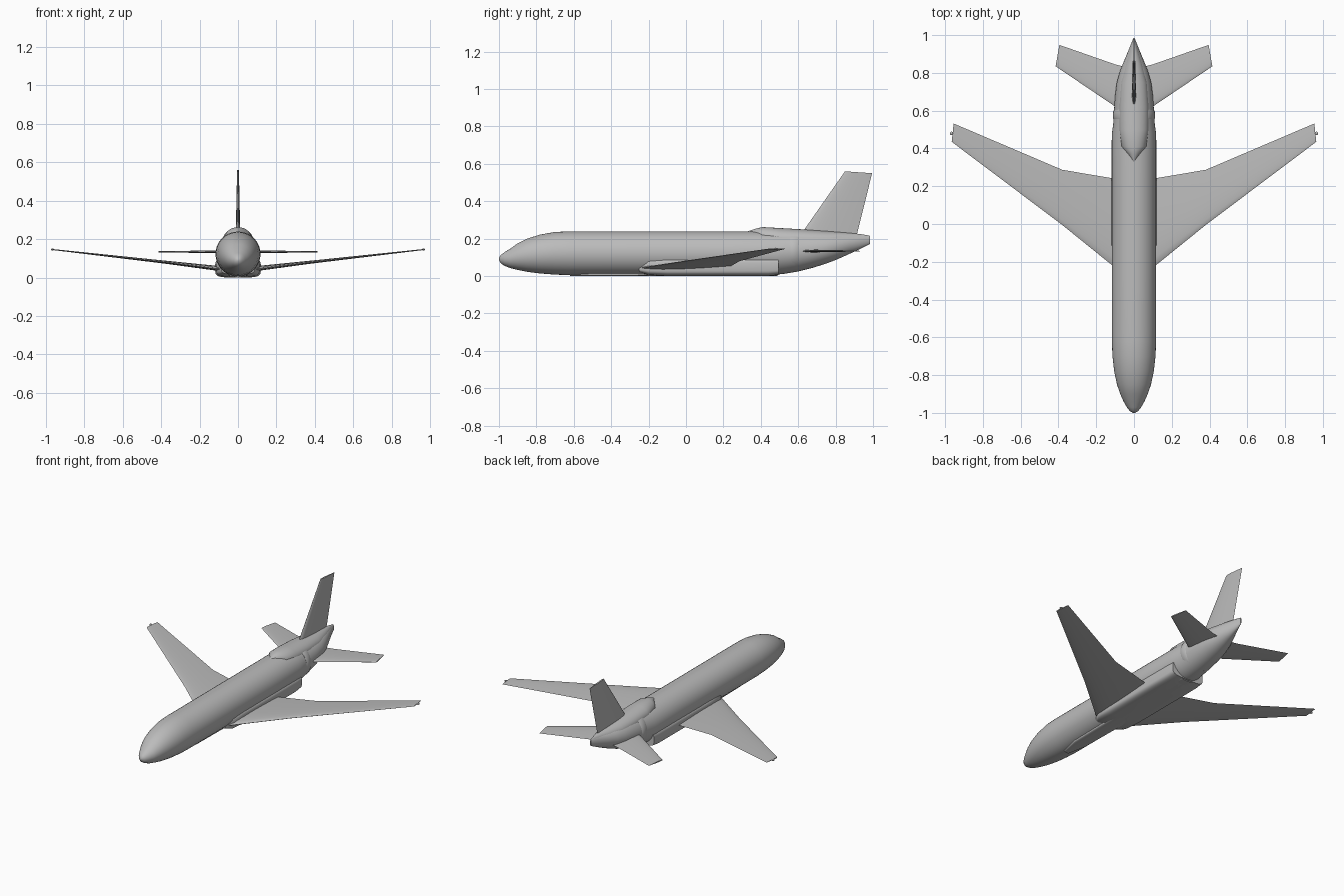
import bpy, bmesh, math

cube = bpy.data.objects.get("Cube")
if cube:
    bpy.data.objects.remove(cube, do_unlink=True)

grey = bpy.data.materials.new("light grey paint")
grey.use_nodes = True
COLOUR = (0.5, 0.5, 0.5, 1)
grey.diffuse_color = COLOUR
grey.node_tree.nodes["Principled BSDF"].inputs["Base Color"].default_value = COLOUR


def loft(name, rings, angle=35):
    """Skin a list of equal-length point rings and cap both ends."""
    bm = bmesh.new()
    rows = [[bm.verts.new(p) for p in ring] for ring in rings]
    n = len(rows[0])
    for a, b in zip(rows, rows[1:]):
        for i in range(n):
            j = (i + 1) % n
            bm.faces.new((a[i], a[j], b[j], b[i]))
    bm.faces.new(rows[0])
    bm.faces.new(rows[-1])
    bmesh.ops.recalc_face_normals(bm, faces=bm.faces)
    mesh = bpy.data.meshes.new(name)
    bm.to_mesh(mesh)
    bm.free()
    mesh.materials.append(grey)
    obj = bpy.data.objects.new(name, mesh)
    bpy.context.collection.objects.link(obj)
    bpy.ops.object.select_all(action='DESELECT')
    obj.select_set(True)
    bpy.context.view_layer.objects.active = obj
    bpy.ops.object.shade_smooth_by_angle(angle=math.radians(angle))
    return obj


def section(y, half, low, high, power=2.0, n=40):
    """Superellipse cross-section across the body."""
    pts = []
    for i in range(n):
        t = 2 * math.pi * i / n
        c, s = math.cos(t), math.sin(t)
        x = half * math.copysign(abs(c) ** (2 / power), c)
        z = (low + high) / 2 + (high - low) / 2 * math.copysign(abs(s) ** (2 / power), s)
        pts.append((x, y, z))
    return pts


def airfoil(lead, trail, thick, axis, side=1, n=10):
    """Aerofoil ring between two points, thickened along x or z."""
    ts = [(1 - math.cos(math.pi * i / n)) / 2 for i in range(n + 1)]
    loop = [(t, 1) for t in ts] + [(t, -1) for t in reversed(ts[1:-1])]
    pts = []
    for t, sign in loop:
        p = [a + (b - a) * t for a, b in zip(lead, trail)]
        p[axis] += sign * thick * (1.48 * math.sqrt(t) - 0.63 * t
                                   - 1.76 * t**2 + 1.42 * t**3 - 0.51 * t**4)
        p[0] *= side
        pts.append(tuple(p))
    return pts


# Fuselage: y, half width, bottom, top
body = [(-1, .006, .085, .097), (-.99, .022, .068, .113), (-.97, .038, .055, .128),
        (-.94, .055, .043, .146), (-.9, .073, .033, .175), (-.85, .090, .023, .200),
        (-.78, .105, .014, .222), (-.7, .114, .008, .236), (-.62, .117, .005, .239),
        (-.3, .117, .005, .239), (.2, .117, .005, .239), (.48, .117, .007, .239),
        (.53, .110, .013, .239), (.6, .106, .025, .238), (.68, .100, .045, .235),
        (.75, .091, .067, .232), (.81, .074, .090, .229), (.87, .050, .117, .225),
        (.93, .025, .145, .220), (.985, .003, .172, .214)]
loft("fuselage", [section(*row) for row in body])

# Raised housing over the rear engine
housing = [(.33, .006, .2, .239), (.37, .035, .18, .253), (.41, .066, .16, .262),
           (.5, .078, .14, .257), (.62, .078, .14, .250), (.75, .070, .14, .241),
           (.85, .045, .15, .233), (.93, .020, .16, .225), (.98, .003, .18, .217)]
loft("engine_housing", [section(*row) for row in housing])

# Ring where the tail cone meets the body
loft("tail_joint_ring", [section(y, w, .026, .240) for y, w in
                         [(.555, .108), (.565, .112), (.595, .110), (.605, .104)]])

# Squared belly fairing between the wings
fairing = [(-.25, .085, .02, .07), (-.2, .112, .005, .095), (-.1, .119, 0, .1),
           (.3, .119, 0, .1), (.44, .118, 0, .1), (.495, .115, .006, .1)]
loft("belly_fairing", [section(*row, power=4.5) for row in fairing])
loft("keel_plate", [section(y, w, 0, .02, 3) for y, w in
                    [(-.62, .02), (-.5, .045), (.4, .06), (.49, .04)]])

for side, label in ((1, "left"), (-1, "right")):
    # Swept wing with a kinked trailing edge
    wing = [((.05, -.27, .042), (.05, .235, .05), .028),
            ((.12, -.215, .047), (.12, .243, .055), .025),
            ((.38, -.005, .080), (.38, .287, .080), .016),
            ((.965, .435, .145), (.955, .532, .146), .005)]
    loft(label + "_wing", [airfoil(a, b, t, 2, side) for a, b, t in wing])

    # Wing tip lights
    bpy.ops.mesh.primitive_uv_sphere_add(segments=12, ring_count=8, radius=.008,
                                         location=(side * .966, .48, .146))
    lamp = bpy.context.object
    lamp.name = label + "_wing_tip_light"
    lamp.scale = (1, 1.2, .7)
    lamp.data.materials.append(grey)
    bpy.ops.object.shade_smooth()

    # Tailplane
    tail = [((.02, .57, .135), (.02, .825, .135), .016),
            ((.1, .622, .134), (.1, .845, .134), .014),
            ((.415, .835, .134), (.395, .948, .134), .007)]
    loft(label + "_tailplane", [airfoil(a, b, t, 2, side) for a, b, t in tail])

# Vertical fin
fin = [((0, .60, .2), (0, .905, .2), .025), ((0, .63, .245), (0, .917, .235), .023),
       ((0, .85, .56), (0, .995, .55), .010)]
loft("fin", [airfoil(a, b, t, 0) for a, b, t in fin])
